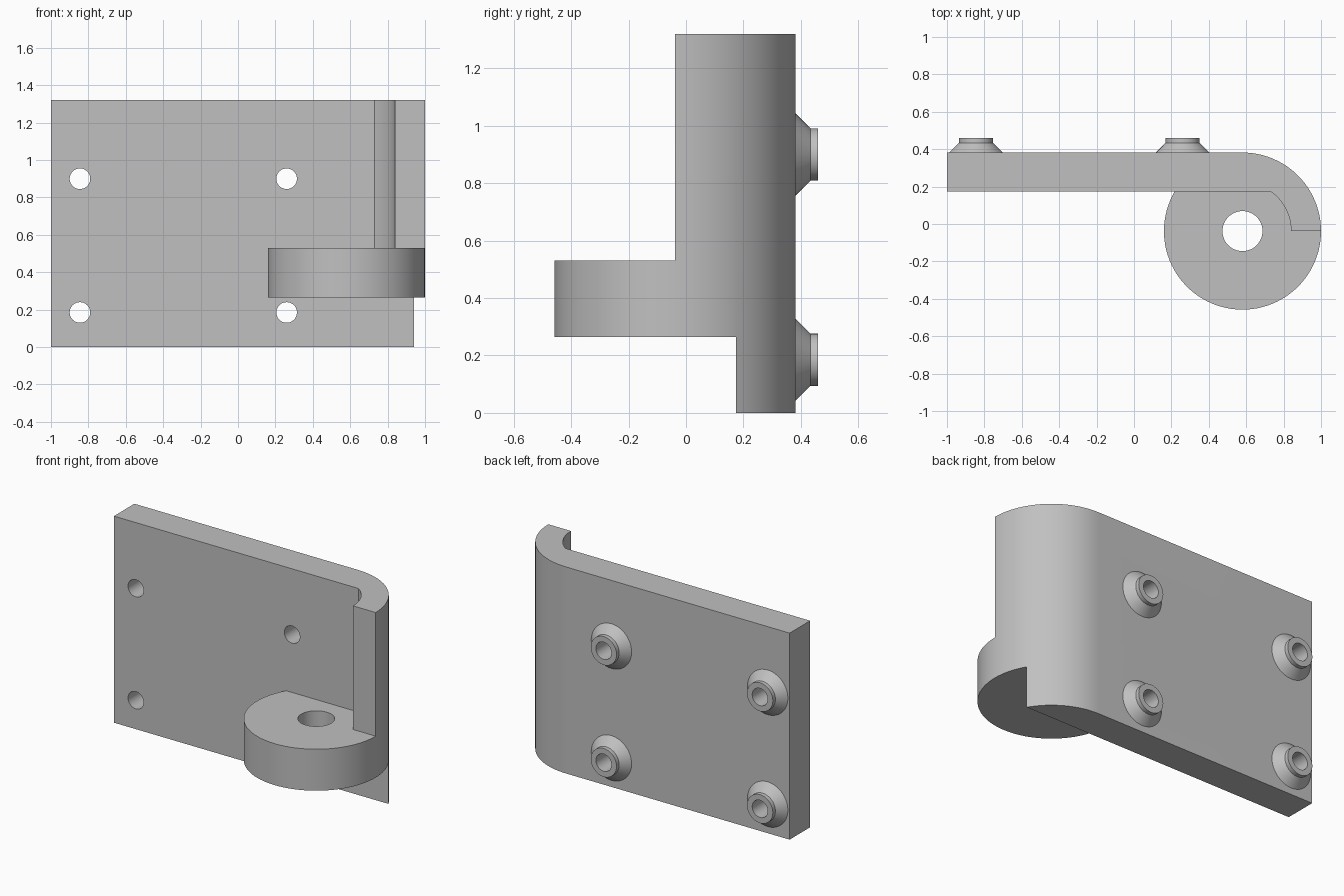
import bpy, bmesh
from math import sin, cos, asin, sqrt, pi, radians
from mathutils import Matrix, Vector

if "Cube" in bpy.data.objects:
    bpy.data.objects.remove(bpy.data.objects["Cube"], do_unlink=True)

HEIGHT = 1.32
FRONT, BACK = 0.175, 0.382            # plate faces
CX, CY, R_OUT, R_IN = 0.58, -0.038, 0.42, 0.26
EYE_LOW, EYE_HIGH = 0.265, 0.53
HOLES = [(x, z) for x in (-0.845, 0.26) for z in (0.185, 0.9)]
BORE = 0.055

steel = bpy.data.materials.new("grey metal")
steel.use_nodes = True
grey = (0.53, 0.53, 0.53, 1)
steel.diffuse_color = grey
steel.node_tree.nodes["Principled BSDF"].inputs["Base Color"].default_value = grey


def add_object(name, bm):
    mesh = bpy.data.meshes.new(name)
    bmesh.ops.recalc_face_normals(bm, faces=bm.faces)
    bm.to_mesh(mesh)
    bm.free()
    obj = bpy.data.objects.new(name, mesh)
    bpy.context.collection.objects.link(obj)
    mesh.materials.append(steel)
    return obj


def prism(name, outline, low, high):
    bm = bmesh.new()
    face = bm.faces.new([bm.verts.new((x, y, low)) for x, y in outline])
    top = bmesh.ops.extrude_face_region(bm, geom=[face])["geom"]
    bmesh.ops.translate(bm, vec=(0, 0, high - low),
                        verts=[v for v in top if isinstance(v, bmesh.types.BMVert)])
    return add_object(name, bm)


def arc(radius, start, end, steps):
    angles = [start + (end - start) * i / steps for i in range(steps + 1)]
    return [(CX + radius * cos(a), CY + radius * sin(a)) for a in angles]


def select_only(obj):
    bpy.ops.object.select_all(action='DESELECT')
    obj.select_set(True)
    bpy.context.view_layer.objects.active = obj


def cut(obj, cutter):
    cutter.hide_render = True
    mod = obj.modifiers.new("cut", 'BOOLEAN')
    mod.operation, mod.solver, mod.object = 'DIFFERENCE', 'EXACT', cutter
    select_only(obj)
    bpy.ops.object.modifier_apply(modifier=mod.name)
    bpy.data.objects.remove(cutter, do_unlink=True)


def smooth(obj):
    select_only(obj)
    bpy.ops.object.shade_smooth_by_angle(angle=radians(30))


# Full-height silhouette: plate running into the round hinge eye
rise = FRONT - CY
join_x = CX - sqrt(R_OUT ** 2 - rise ** 2)
eye = arc(R_OUT, pi / 2, -pi - asin(rise / R_OUT), 80)
eye[-1] = (join_x, FRONT)
bracket = prism("hinge_bracket", [(-1, BACK)] + eye + [(-1, FRONT)], 0, HEIGHT)

# Clear the space below the eye
below = [(-2, FRONT), (2, FRONT), (2, -1), (-2, -1)]
cut(bracket, prism("lower_cutter", below, -1, EYE_LOW))

# Clear the space above the eye, leaving the curled wall
curl = arc(R_IN, asin(rise / R_IN), 0, 20)
curl[0] = (curl[0][0], FRONT)
above = [(-2, FRONT)] + curl + [(2, CY), (2, -1), (-2, -1)]
cut(bracket, prism("upper_cutter", above, EYE_HIGH, 2))

# Pin hole through the eye
cut(bracket, prism("pin_cutter", arc(0.107, 0, 2 * pi, 48)[:-1], 0.1, 0.8))

# Screw holes through the plate
for x, z in HOLES:
    bm = bmesh.new()
    bmesh.ops.create_cone(bm, cap_ends=True, segments=40, radius1=BORE, radius2=BORE, depth=0.6,
                          matrix=Matrix.Translation((x, BACK, z)) @ Matrix.Rotation(pi / 2, 4, 'X'))
    cut(bracket, add_object("screw_cutter", bm))
smooth(bracket)

# Flared hollow bosses on the back of the plate
profile = [(0.143, BACK), (0.091, 0.434), (0.091, 0.46), (BORE, 0.46), (BORE, BACK)]
for i, (x, z) in enumerate(HOLES):
    bm = bmesh.new()
    verts = [bm.verts.new((x + r, y, z)) for r, y in profile]
    edges = [bm.edges.new(pair) for pair in zip(verts, verts[1:])]
    bmesh.ops.spin(bm, geom=verts + edges, cent=Vector((x, 0, z)), axis=(0, 1, 0),
                   angle=2 * pi, steps=40, use_merge=True)
    bmesh.ops.remove_doubles(bm, verts=bm.verts, dist=1e-4)
    # Bottom ring stays open where it meets the plate, so orient from the tip
    boss = add_object(f"screw_boss_{i + 1}", bm)
    smooth(boss)
